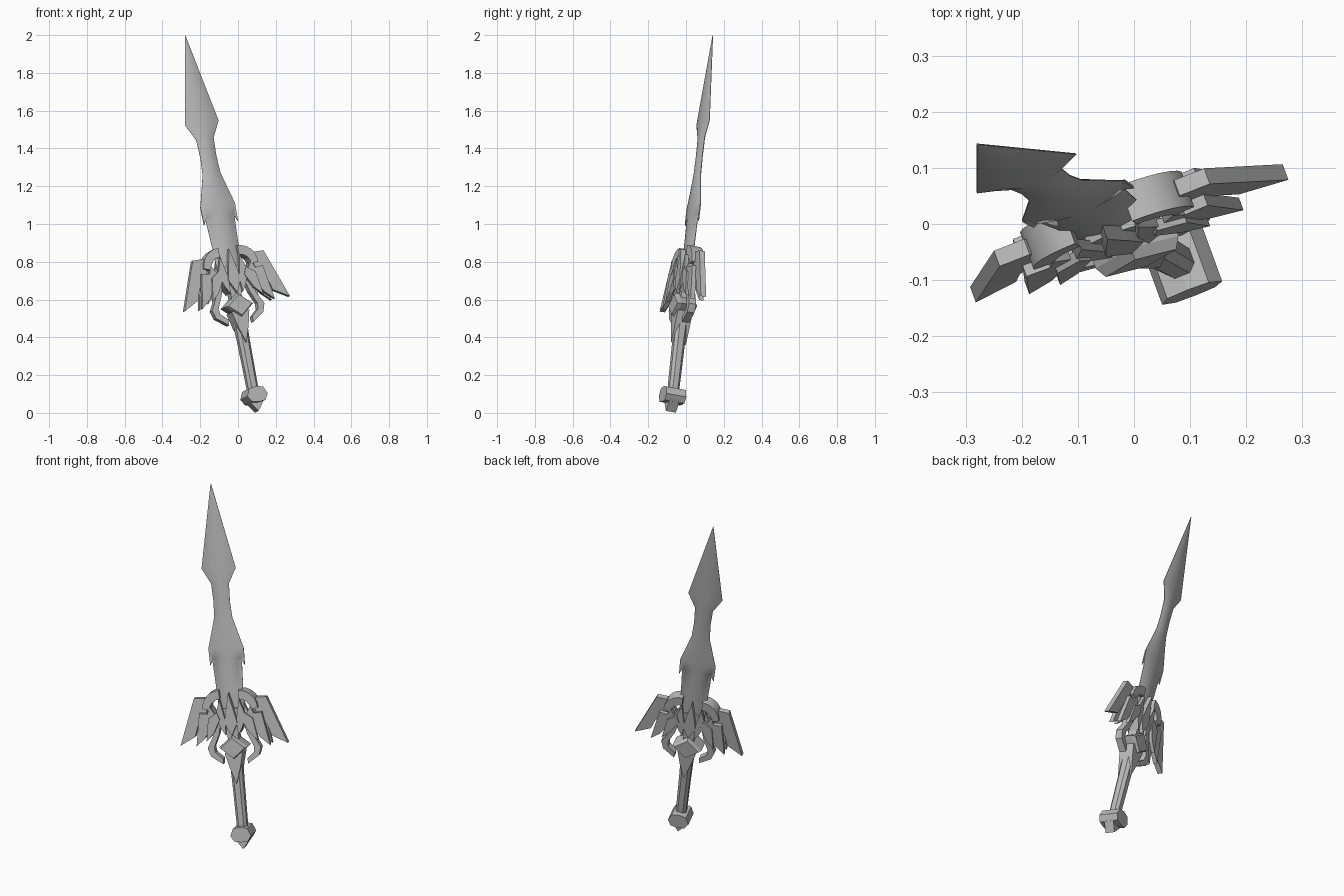
import bpy, bmesh, math
from mathutils import Matrix, Vector

cube = bpy.data.objects.get("Cube")
if cube:
    bpy.data.objects.remove(cube, do_unlink=True)

# Tilted sword frame: local x = width, y = thickness, z = along the blade
ORIGIN = Vector((0.1, -0.08, 0.006))
AXIS = Vector((-0.38, 0.222, 1.994)).normalized()
WIDE = Vector((0.92, 0.36, 0.13))
WIDE = (WIDE - AXIS * WIDE.dot(AXIS)).normalized()
DEEP = AXIS.cross(WIDE)
FRAME = Matrix((WIDE, DEEP, AXIS)).transposed().to_4x4()
FRAME.translation = ORIGIN

GREY = 0.5
steel = bpy.data.materials.new("plain_grey")
steel.use_nodes = True
steel.diffuse_color = (GREY, GREY, GREY, 1)
bsdf = steel.node_tree.nodes["Principled BSDF"]
bsdf.inputs["Base Color"].default_value = (GREY, GREY, GREY, 1)
bsdf.inputs["Roughness"].default_value = 0.7


def finish(name, bm, smooth=False):
    bmesh.ops.recalc_face_normals(bm, faces=bm.faces)
    bm.transform(FRAME)
    mesh = bpy.data.meshes.new(name)
    bm.to_mesh(mesh)
    bm.free()
    mesh.materials.append(steel)
    obj = bpy.data.objects.new(name, mesh)
    bpy.context.collection.objects.link(obj)
    if smooth:
        bpy.ops.object.select_all(action='DESELECT')
        obj.select_set(True)
        bpy.context.view_layer.objects.active = obj
        bpy.ops.object.shade_smooth_by_angle(angle=math.radians(35))
    return obj


def add_loft(bm, rings):
    """Skin a list of equal-length rings and cap both ends."""
    rows = [[bm.verts.new(p) for p in ring] for ring in rings]
    n = len(rows[0])
    for a, b in zip(rows, rows[1:]):
        for i in range(n):
            j = (i + 1) % n
            bm.faces.new((a[i], a[j], b[j], b[i]))
    bm.faces.new(rows[0])
    bm.faces.new(rows[-1])


def plate(name, outline, near, far, sides=(1,), layers=(1,), smooth=False):
    """Slab from a (width, height) outline; sides/layers give mirrored copies."""
    for s in sides:
        for k in layers:
            bm = bmesh.new()
            add_loft(bm, [[(s * u, k * v, t) for u, t in outline] for v in (near, far)])
            side = {1: "left_", -1: "right_"}[s] if len(sides) > 1 else ""
            layer = {1: "back_", -1: "front_"}[k] if len(layers) > 1 else ""
            finish(side + layer + name, bm, smooth)


def mirrored(half):
    """Close a half outline running from top centre to bottom centre."""
    return half + [(-u, t) for u, t in reversed(half) if u > 0]


BOTH = (1, -1)

# Blade: lens-shaped sections following the waisted outline
def lens(t, w, d):
    steps = [i / 4 for i in range(-4, 5)]
    front = [(w * s, -d * (1 - s * s) - 0.001, t) for s in steps]
    back = [(w * s, d * (1 - s * s) + 0.001, t) for s in reversed(steps)]
    return front + back


stations = [(0.70, 0.07, 0.018), (0.89, 0.075, 0.018), (1.055, 0.083, 0.016),
            (1.06, 0.097, 0.016), (1.12, 0.099, 0.016), (1.2, 0.076, 0.015),
            (1.29, 0.051, 0.014), (1.38, 0.046, 0.013), (1.48, 0.05, 0.013),
            (1.566, 0.096, 0.013), (2.04, 0.001, 0.001)]
bm = bmesh.new()
add_loft(bm, [lens(*s) for s in stations])
finish("blade", bm, smooth=True)
plate("blade_barb", [(0.08, 1.055), (0.097, 1.022), (0.099, 1.115), (0.075, 1.11)],
      -0.003, 0.003, BOTH)

# Grip: chamfered square bar
def octagon(t, r):
    c = r * 0.5
    return [(c, -r, t), (r, -c, t), (r, c, t), (c, r, t),
            (-c, r, t), (-r, c, t), (-r, -c, t), (-c, -r, t)]


bm = bmesh.new()
add_loft(bm, [octagon(0.11, 0.028), octagon(0.38, 0.031), octagon(0.55, 0.036)])
finish("grip", bm)

# Pommel: faceted block with a narrower point beneath
plate("pommel_block", mirrored([(0, 0.13), (0.04, 0.122), (0.058, 0.082), (0.038, 0.05), (0, 0.045)]),
      -0.056, 0.056)
plate("pommel_point", mirrored([(0, 0.07), (0.045, 0.06), (0, 0)]), -0.028, 0.028)

# Collar spike running down over the grip
plate("collar_spike", mirrored([(0, 0.56), (0.05, 0.54), (0.03, 0.46), (0, 0.37)]),
      -0.042, 0.042)

# Diamond boss with bevelled faces
def rhombus(v, k):
    return [(0, v, 0.572 + 0.066 * k), (0.08 * k, v, 0.572),
            (0, v, 0.572 - 0.066 * k), (-0.08 * k, v, 0.572)]


bm = bmesh.new()
add_loft(bm, [rhombus(-0.056, 0.85), rhombus(-0.035, 1), rhombus(0.035, 1), rhombus(0.056, 0.85)])
finish("diamond_boss", bm)

# Guard centre: core, tall spike, and a horn to each side
plate("guard_core", mirrored([(0, 0.80), (0.05, 0.78), (0.07, 0.70), (0.03, 0.64), (0.03, 0.58), (0, 0.56)]),
      -0.026, 0.026)
plate("centre_spike", mirrored([(0, 0.875), (0.022, 0.78), (0.036, 0.71), (0, 0.64)]),
      -0.046, 0.046)
plate("guard_horn", [(0.03, 0.72), (0.055, 0.84), (0.085, 0.75), (0.06, 0.68), (0.035, 0.64)],
      0.02, 0.04, BOTH, BOTH)

# Rounded shoulders joining blade to wings
arc = [math.radians(a) for a in range(0, 91, 15)]
outer = [(0.055 + 0.1 * math.sin(a), 0.79 + 0.1 * math.cos(a)) for a in arc]
inner = [(0.055 + 0.06 * math.sin(a), 0.78 + 0.06 * math.cos(a)) for a in reversed(arc)]
plate("shoulder", outer + inner, -0.034, 0.034, BOTH, smooth=True)

# Wing feathers, from the outermost to the innermost
plate("outer_feather", [(0.125, 0.80), (0.145, 0.845), (0.203, 0.845), (0.302, 0.583),
                        (0.215, 0.63), (0.195, 0.69), (0.15, 0.74)],
      -0.015, 0.015, BOTH)
plate("middle_feather", [(0.09, 0.76), (0.115, 0.80), (0.13, 0.76), (0.175, 0.765),
                         (0.207, 0.58), (0.155, 0.625), (0.11, 0.70)],
      0.012, 0.036, BOTH, BOTH)
plate("inner_feather", [(0.06, 0.73), (0.075, 0.77), (0.125, 0.735), (0.145, 0.61),
                        (0.10, 0.655)],
      0.026, 0.046, BOTH, BOTH)

# Hooked claws curling in beneath the wings
plate("claw", [(0.065, 0.70), (0.10, 0.70), (0.115, 0.63), (0.15, 0.565), (0.135, 0.52),
               (0.07, 0.475), (0.068, 0.505), (0.108, 0.54), (0.112, 0.57), (0.08, 0.64)],
      -0.02, 0.02, BOTH)
